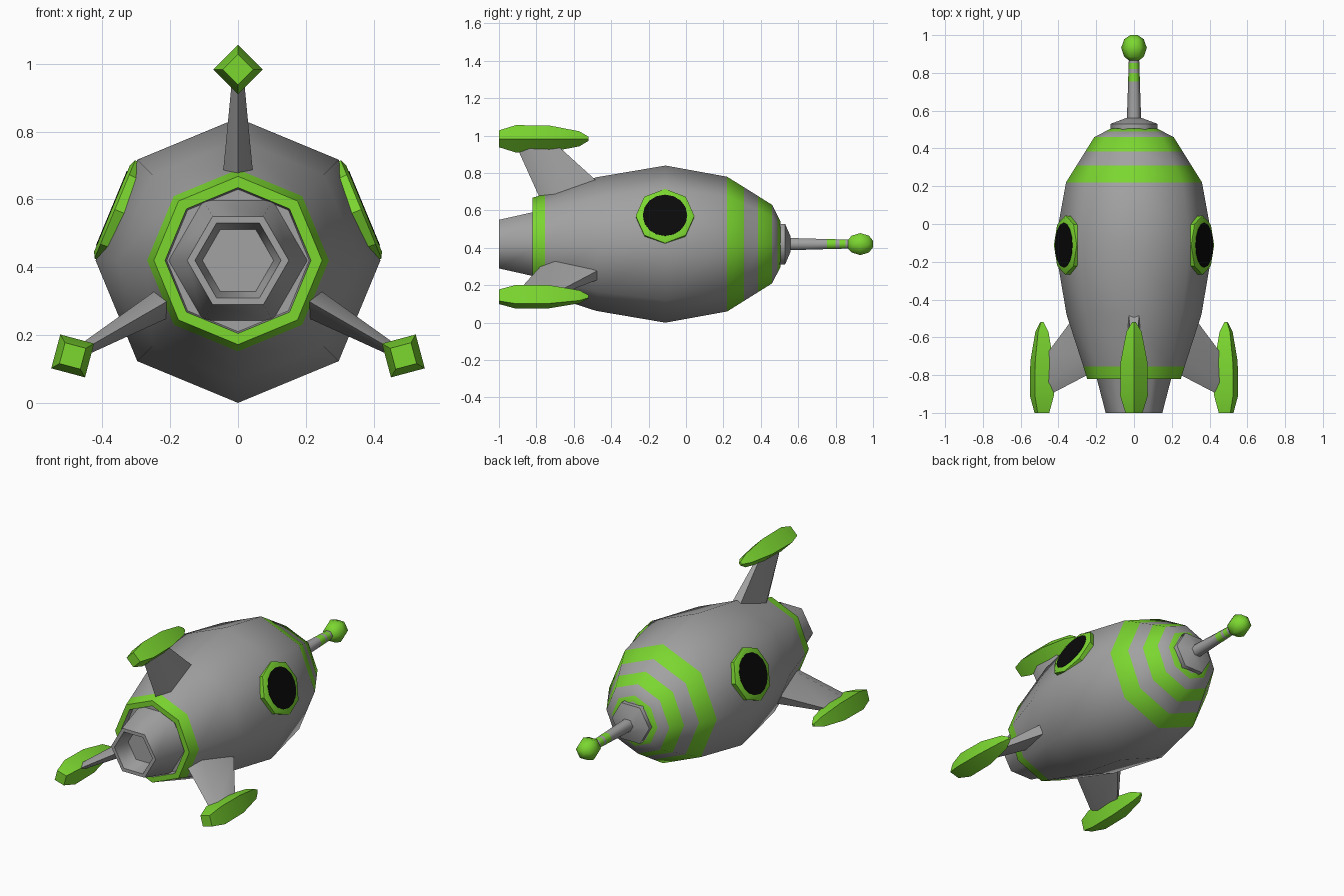
import bpy, bmesh, math
from mathutils import Matrix, Vector

if "Cube" in bpy.data.objects:
    bpy.data.objects.remove(bpy.data.objects["Cube"])

AXIS = Matrix.Translation((0, 0, 0.42))   # hull axis runs along y at this height


def material(name, rgb):
    m = bpy.data.materials.new(name)
    m.diffuse_color = (*rgb, 1)
    m.use_nodes = True
    m.node_tree.nodes["Principled BSDF"].inputs["Base Color"].default_value = m.diffuse_color
    return m


MATS = [material("grey_metal", (0.36, 0.36, 0.36)),
        material("bright_green", (0.20, 0.68, 0.03)),
        material("black_glass", (0.003, 0.003, 0.003))]
GREY, GREEN, BLACK = 0, 1, 2


def finish(name, bm, matrix, sharp=62):
    """Turn a bmesh into an object, smooth below the sharp angle."""
    bm.transform(matrix)
    bmesh.ops.recalc_face_normals(bm, faces=bm.faces)
    for f in bm.faces:
        f.smooth = True
    for e in bm.edges:
        e.smooth = e.calc_face_angle(0) < math.radians(sharp)
    me = bpy.data.meshes.new(name)
    bm.to_mesh(me)
    bm.free()
    for m in MATS:
        me.materials.append(m)
    ob = bpy.data.objects.new(name, me)
    bpy.context.collection.objects.link(ob)
    return ob


def lathe(name, profile, sides, matrix=AXIS, sharp=62):
    """Spin (y, radius, colour of the band that starts here) about y, capped."""
    bm = bmesh.new()
    rings = []
    for y, r, _ in profile:
        angles = [2 * math.pi * k / sides for k in range(sides)]
        rings.append([bm.verts.new((r * math.cos(a), y, r * math.sin(a))) for a in angles])
    for (lo, hi, p) in zip(rings, rings[1:], profile):
        for k in range(sides):
            j = (k + 1) % sides
            bm.faces.new((lo[k], lo[j], hi[j], hi[k])).material_index = p[2]
    bm.faces.new(rings[0]).material_index = profile[0][2]
    bm.faces.new(rings[-1]).material_index = profile[-1][2]
    return finish(name, bm, matrix, sharp)


# Hull with painted stripes and a green rear rim
lathe("hull", [(-0.79, 0.21, GREY), (-0.82, 0.215, GREEN), (-0.82, 0.248, GREEN),
               (-0.755, 0.268, GREY), (-0.48, 0.357, GREY), (-0.11, 0.42, GREY),
               (0.22, 0.36, GREEN), (0.31, 0.304, GREY), (0.385, 0.257, GREEN),
               (0.46, 0.21, GREY), (0.49, 0.152, GREEN), (0.505, 0.122, GREY)], 8)

# Exhaust nozzle, hollow at the back
lathe("exhaust_nozzle", [(-0.90, 0.105, GREY), (-1.0, 0.127, GREY),
                         (-1.0, 0.15, GREY), (-0.78, 0.207, GREY)], 6)

# Nose collar, antenna and tip ball
lathe("nose_collar", [(0.49, 0.125, GREY), (0.53, 0.125, GREY), (0.56, 0.045, GREY)], 6)
lathe("antenna", [(0.55, 0.038, GREY), (0.755, 0.031, GREEN), (0.80, 0.03, GREY),
                  (0.82, 0.029, GREEN), (0.852, 0.028, GREY), (0.89, 0.027, GREY)], 6)
lathe("antenna_ball", [(0.866, 0.027, GREEN), (0.886, 0.052, GREEN), (0.932, 0.068, GREEN),
                       (0.978, 0.052, GREEN), (1.0, 0.02, GREEN)], 6)

# Portholes on the two upper side faces
for side, label in ((1, "right"), (-1, "left")):
    c, s = math.cos(math.pi / 8), math.sin(math.pi / 8)
    normal = Vector((side * c, 0, s))
    up = Vector((-side * s, 0, c))
    turn = Matrix((Vector((0, 1, 0)), normal, up)).transposed().to_4x4()
    place = AXIS @ Matrix.Translation((0, -0.112, 0)) @ turn
    lathe(label + "_porthole_rim", [(0.345, 0.152, GREEN), (0.393, 0.157, GREEN),
                                    (0.402, 0.138, GREEN)], 8, place, 30)
    lathe(label + "_porthole_glass", [(0.399, 0.119, BLACK), (0.404, 0.119, BLACK)],
          16, place, 30)


def strut(name, matrix):
    """Tapered fin: ridge at the back, blunt leading edge, root buried in the hull."""
    root = [(0, -0.77, 0.22), (0.047, -0.68, 0.23), (0.028, -0.475, 0.335)]
    tip = [(0, -0.91, 0.53), (0.018, -0.85, 0.53), (0.010, -0.69, 0.53)]
    bm = bmesh.new()
    rings = []
    for half in (root, tip):
        loop = half + [(-x, y, z) for x, y, z in reversed(half[1:])]
        rings.append([bm.verts.new(p) for p in loop])
    for k in range(5):
        j = (k + 1) % 5
        bm.faces.new((rings[0][k], rings[0][j], rings[1][j], rings[1][k]))
    for r in rings:
        bm.faces.new(r)
    finish(name, bm, matrix, 30)


# Three fins, each a strut with a four-sided pod
for i, label in enumerate(("top", "right", "left")):
    spin = AXIS @ Matrix.Rotation(i * 2 * math.pi / 3, 4, 'Y')
    strut(label + "_fin_strut", spin)
    lathe(label + "_fin_pod", [(-1.0, 0.045, GREEN), (-0.91, 0.073, GREEN),
                               (-0.73, 0.071, GREEN), (-0.57, 0.04, GREEN),
                               (-0.52, 0.01, GREEN)],
          4, spin @ Matrix.Translation((0, 0, 0.563)))
